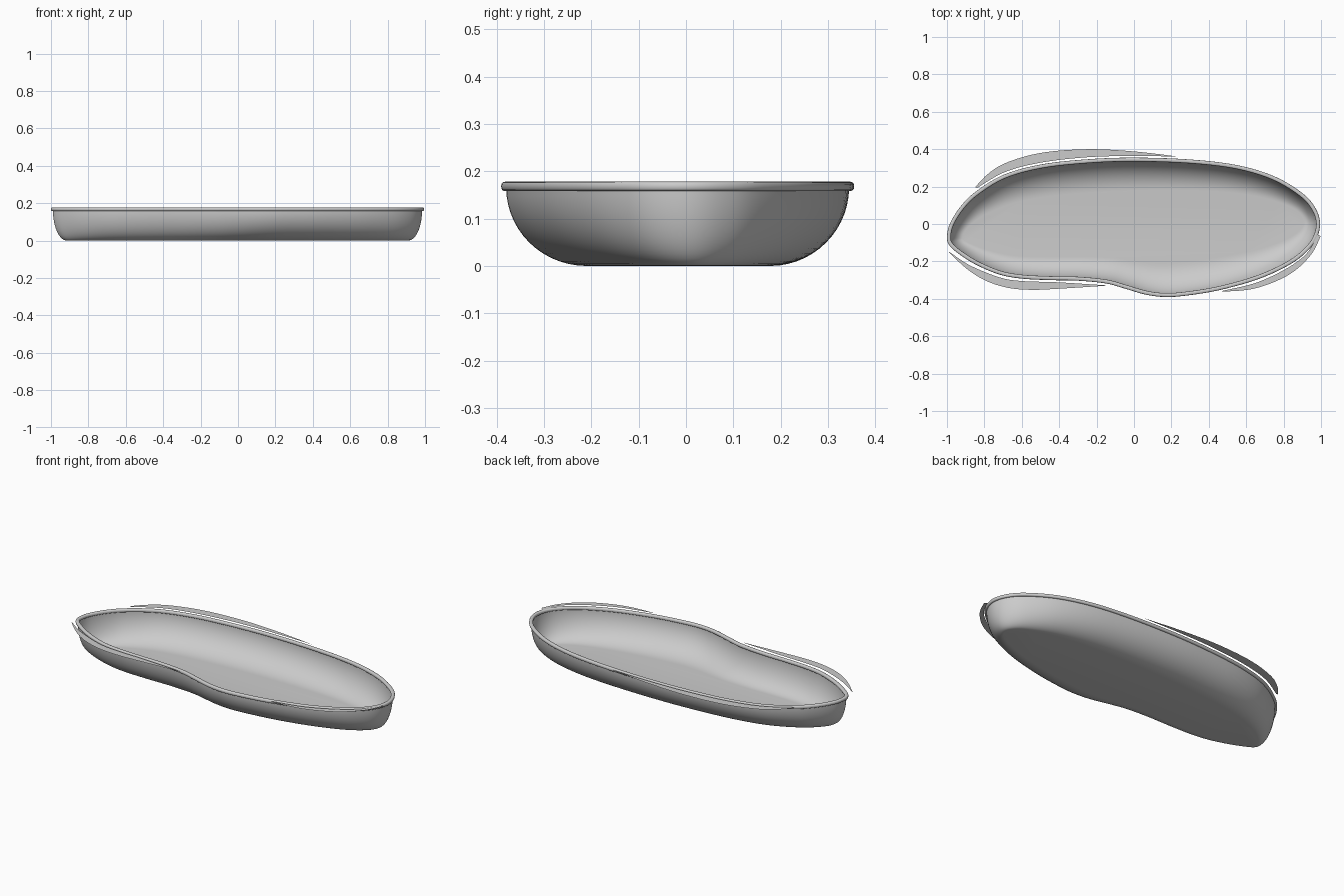
import bpy, bmesh, math
from mathutils import Vector

if "Cube" in bpy.data.objects:
    bpy.data.objects.remove(bpy.data.objects["Cube"])

grey = bpy.data.materials.new("plain grey")
grey.diffuse_color = (0.6, 0.6, 0.6, 1)
grey.use_nodes = True
grey.node_tree.nodes["Principled BSDF"].inputs["Base Color"].default_value = grey.diffuse_color


def smooth_curve(pts, steps, closed):
    """Catmull-Rom curve through 2D points."""
    n = len(pts)
    get = (lambda i: Vector(pts[i % n])) if closed else (lambda i: Vector(pts[max(0, min(n - 1, i))]))
    out = []
    for i in range(n if closed else n - 1):
        a, b, c, d = (get(i + k) for k in (-1, 0, 1, 2))
        for s in range(steps):
            t = s / steps
            out.append(0.5 * (2 * b + (c - a) * t + (2 * a - 5 * b + 4 * c - d) * t * t
                              + (3 * b - a - 3 * c + d) * t ** 3))
    if not closed:
        out.append(Vector(pts[-1]))
    return out


def bridge(bm, r1, r2):
    n = len(r1)
    for i in range(n):
        j = (i + 1) % n
        bm.faces.new((r1[i], r1[j], r2[j], r2[i]))


def finish(bm, name, smooth=True, recalc=True):
    if recalc:
        bmesh.ops.recalc_face_normals(bm, faces=bm.faces)
    for f in bm.faces:
        f.smooth = smooth
    mesh = bpy.data.meshes.new(name)
    bm.to_mesh(mesh)
    bm.free()
    mesh.materials.append(grey)
    ob = bpy.data.objects.new(name, mesh)
    bpy.context.collection.objects.link(ob)
    return ob


# Kidney outline of the rim's outer edge, clockwise from the left end
OUTLINE = [(-1.0, -0.07), (-0.985, 0.0), (-0.93, 0.09), (-0.85, 0.17), (-0.7, 0.262), (-0.5, 0.318),
           (-0.25, 0.346), (0, 0.355), (0.3, 0.345), (0.55, 0.315), (0.75, 0.255), (0.9, 0.165),
           (0.97, 0.085), (0.995, 0.0), (0.97, -0.09), (0.9, -0.17), (0.8, -0.235), (0.65, -0.30),
           (0.45, -0.355), (0.27, -0.384), (0.16, -0.39), (0.06, -0.377), (-0.05, -0.345),
           (-0.15, -0.318), (-0.3, -0.303), (-0.45, -0.30), (-0.6, -0.292), (-0.72, -0.27),
           (-0.85, -0.215), (-0.95, -0.15), (-0.99, -0.11)]
outer = smooth_curve(OUTLINE, 5, True)
N = len(outer)
normals = []
for i in range(N):
    t = (outer[(i + 1) % N] - outer[i - 1]).normalized()
    normals.append(Vector((-t.y, t.x)))
R = 0.0105
centre = [p - n * R for p, n in zip(outer, normals)]

# Bowl: rounded sides swept down to a narrow flat floor
bm = bmesh.new()
rings = []
STEPS = 14
for k in range(STEPS + 1):
    a = math.pi / 2 * (1 - k / STEPS)
    sx, sy = 0.925 + 0.075 * math.sin(a), 0.54 + 0.46 * math.sin(a)
    z = 0.166 * (1 - math.cos(a))
    ring = []
    for p in centre:
        mid = -0.02 + 0.05 * p.x
        ring.append(bm.verts.new((p.x * sx, mid + (p.y - mid) * sy, z)))
    rings.append(ring)
for r1, r2 in zip(rings, rings[1:]):
    bridge(bm, r1, r2)
bm.faces.new(rings[-1])
finish(bm, "basin")

# Rounded rim: small rounded-square tube around the top of the bowl
bm = bmesh.new()
rings = []
for k in range(16):
    a = 2 * math.pi * k / 16
    c, s = math.cos(a), math.sin(a)
    u = math.copysign(abs(c) ** 0.75, c) * R
    w = math.copysign(abs(s) ** 0.75, s) * 0.01
    rings.append([bm.verts.new((p.x + n.x * u, p.y + n.y * u, 0.168 + w)) for p, n in zip(centre, normals)])
for k in range(16):
    bridge(bm, rings[k], rings[(k + 1) % 16])
finish(bm, "rim")

# Flat crescent borders beside the rim: (outer edge, inner edge)
CRESCENTS = {
    "back_border": ([(-0.85, 0.195), (-0.79, 0.26), (-0.69, 0.325), (-0.5, 0.38), (-0.25, 0.4), (0, 0.388), (0.24, 0.36)],
                    [(-0.835, 0.195), (-0.69, 0.278), (-0.5, 0.328), (-0.25, 0.357), (0, 0.364), (0.24, 0.36)]),
    "front_left_border": ([(-0.99, -0.15), (-0.9, -0.235), (-0.8, -0.3), (-0.68, -0.34), (-0.55, -0.352), (-0.4, -0.346), (-0.15, -0.33)],
                          [(-0.985, -0.15), (-0.88, -0.22), (-0.72, -0.285), (-0.6, -0.305), (-0.4, -0.312), (-0.15, -0.328)]),
    "front_right_border": ([(0.998, -0.065), (0.95, -0.16), (0.86, -0.25), (0.75, -0.31), (0.62, -0.35), (0.47, -0.362)],
                           [(0.978, -0.055), (0.95, -0.12), (0.9, -0.18), (0.8, -0.247), (0.65, -0.315), (0.47, -0.358)]),
}


def resample(pts, count):
    """Even spacing along a polyline."""
    d = [0.0]
    for a, b in zip(pts, pts[1:]):
        d.append(d[-1] + (b - a).length)
    out, i = [], 0
    for k in range(count):
        t = d[-1] * k / (count - 1)
        while i < len(pts) - 2 and d[i + 1] < t:
            i += 1
        out.append(pts[i].lerp(pts[i + 1], (t - d[i]) / (d[i + 1] - d[i])))
    return out


for name, edges in CRESCENTS.items():
    bm = bmesh.new()
    rows = [[bm.verts.new((p.x, p.y, 0.177)) for p in resample(smooth_curve(e, 6, False), 30)] for e in edges]
    for i in range(29):
        f = bm.faces.new((rows[0][i], rows[0][i + 1], rows[1][i + 1], rows[1][i]))
        f.normal_update()
        if f.normal.z < 0:
            f.normal_flip()
    finish(bm, name, smooth=False, recalc=False)
